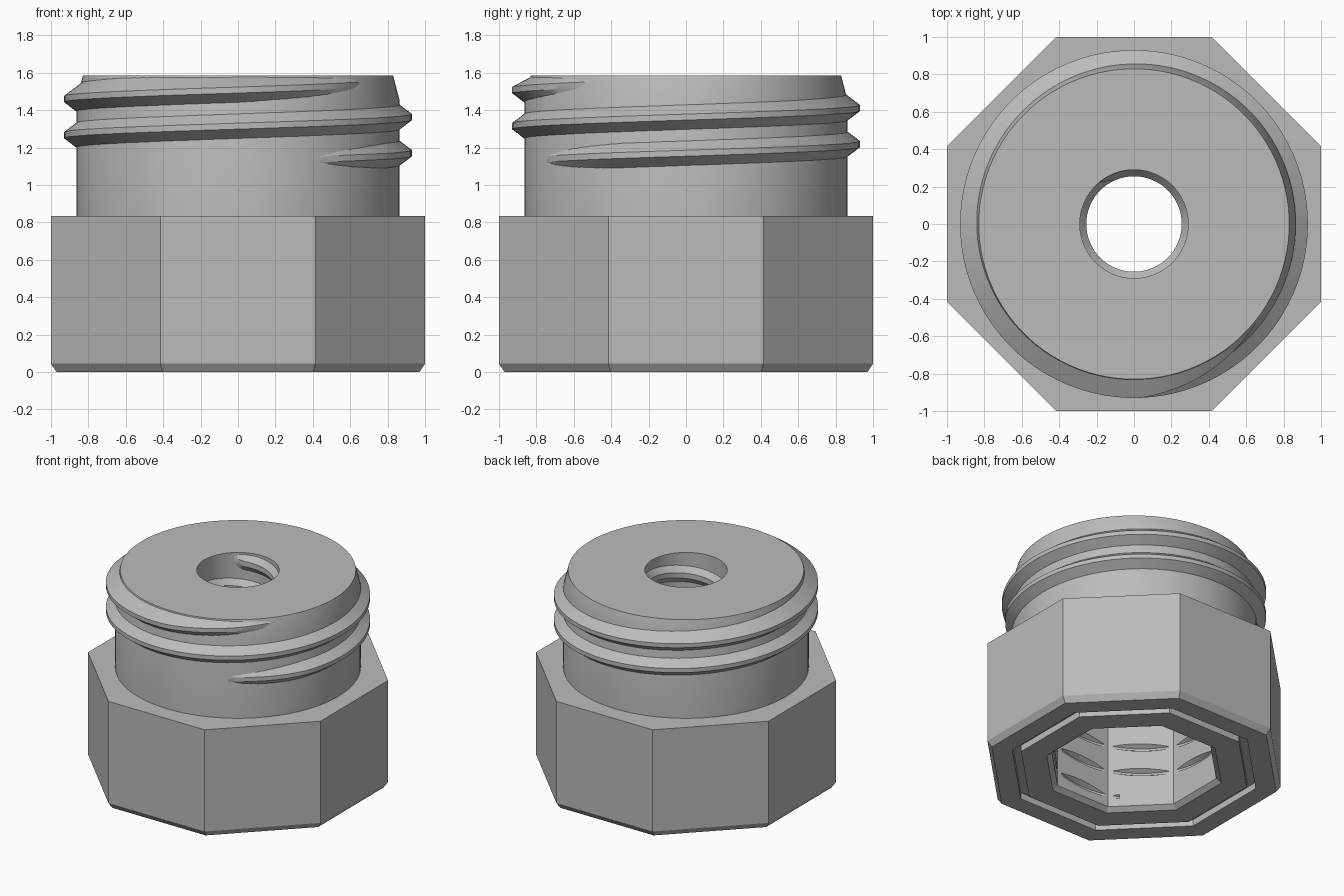
import bpy, bmesh
from math import pi, cos, sin, radians

cube = bpy.data.objects.get("Cube")
if cube:
    bpy.data.objects.remove(cube)

grey = bpy.data.materials.new("plain grey")
grey.use_nodes = True
GREY = (0.5, 0.5, 0.5, 1)
grey.diffuse_color = GREY
grey.node_tree.nodes["Principled BSDF"].inputs["Base Color"].default_value = GREY


def sweep(name, rings, closed, smooth):
    """Skin a list of equal point rings into a solid."""
    bm = bmesh.new()
    loops = [[bm.verts.new(p) for p in ring] for ring in rings]
    n = len(loops[0])
    for i in range(len(loops) if closed else len(loops) - 1):
        a, b = loops[i], loops[(i + 1) % len(loops)]
        for j in range(n):
            k = (j + 1) % n
            bm.faces.new((a[j], a[k], b[k], b[j]))
    if not closed:
        bm.faces.new(loops[0])
        bm.faces.new(loops[-1])
    bmesh.ops.recalc_face_normals(bm, faces=bm.faces[:])
    mesh = bpy.data.meshes.new(name)
    bm.to_mesh(mesh)
    bm.free()
    mesh.materials.append(grey)
    obj = bpy.data.objects.new(name, mesh)
    bpy.context.collection.objects.link(obj)
    if smooth:
        activate(obj)
        bpy.ops.object.shade_smooth_by_angle(angle=radians(28))
    return obj


def activate(obj):
    bpy.ops.object.select_all(action='DESELECT')
    obj.select_set(True)
    bpy.context.view_layer.objects.active = obj


def revolve(name, profile, sides, scale=1, smooth=False):
    """Turn a closed (radius, z) profile around z."""
    angles = [2 * pi * (i + 0.5) / sides for i in range(sides)]
    rings = [[(r * scale * cos(a), r * scale * sin(a), z) for r, z in profile] for a in angles]
    return sweep(name, rings, True, smooth)


def helix(name, section, start, end, z_zero, pitch, fade=0, top=9, smooth=True):
    """Sweep a (radius, dz) section along a right-handed helix; fade shrinks both ends."""
    base = section[0][0]
    rings = []
    for deg in range(start, end + 1, 4):
        f = min(1, (deg - start) / fade, (end - deg) / fade) if fade else 1
        a = radians(deg)
        z = z_zero + pitch * deg / 360
        ring = []
        for r, dz in section:
            r = base + (r - base) * max(f, 0.01)
            ring.append((r * cos(a), r * sin(a), min(z + dz, top)))
        rings.append(ring)
    return sweep(name, rings, False, smooth)


# Octagonal collar: chamfered foot, seal groove and octagonal bore
collar = revolve("octagonal_collar", [
    (1, 0.835), (1, 0.045), (0.97, 0), (0.83, 0), (0.83, 0.05), (0.77, 0.05),
    (0.77, 0), (0.595, 0), (0.56, 0.03), (0.56, 0.835)], 8, 1 / cos(pi / 8))

# Thread grooves that nick the middle of each bore wall
cutter = helix("bore_thread_cutter", [(0.45, -0.035), (0.56, -0.03), (0.595, -0.008),
                                      (0.595, 0.008), (0.56, 0.03), (0.45, 0.035)],
               -120, 1080, 0.175, 0.2, smooth=False)
cutter.hide_render = True
cut = collar.modifiers.new("bore_thread", 'BOOLEAN')
cut.operation = 'DIFFERENCE'
cut.solver = 'EXACT'
cut.object = cutter
activate(collar)
bpy.ops.object.modifier_apply(modifier=cut.name)
bpy.data.objects.remove(cutter)

# Round neck with a tapered lip and a centre hole
revolve("neck", [(0.29, 0.78), (0.865, 0.78), (0.865, 1.45), (0.83, 1.585), (0.29, 1.585)],
        96, smooth=True)

# Outer screw thread, running out into the lip
helix("neck_thread", [(0.82, -0.1), (0.93, -0.016), (0.93, 0.016), (0.82, 0.1)],
      -84, 692, 1.17, 0.193, fade=60, top=1.583)

# Inner thread in the centre hole
helix("hole_thread", [(0.3, -0.075), (0.255, -0.02), (0.255, 0.02), (0.3, 0.075)],
      -1185, 135, 1.45, 0.2, fade=20, top=1.58)
